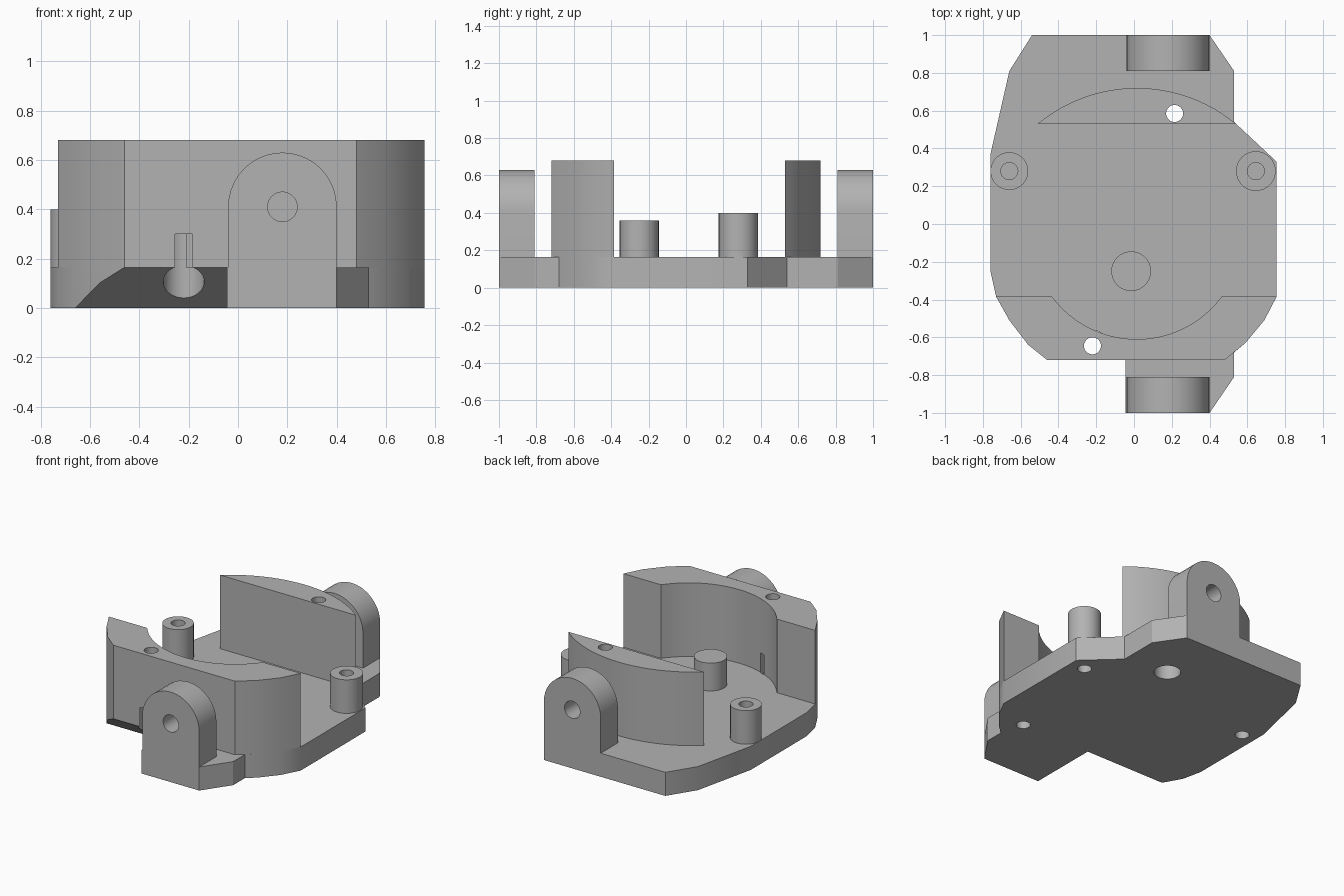
import bpy, bmesh, math
from mathutils import Matrix, Vector

cube = bpy.data.objects.get("Cube")
if cube:
    bpy.data.objects.remove(cube, do_unlink=True)

GREY = (0.45, 0.45, 0.45, 1)
mat = bpy.data.materials.new("plain grey")
mat.use_nodes = True
mat.diffuse_color = GREY
mat.node_tree.nodes["Principled BSDF"].inputs["Base Color"].default_value = GREY

FLOOR, TOP = 0.165, 0.68


def prism(name, outline, low, high, axis="z"):
    """Extrude a 2D outline along z, y (outline in x, z) or x (outline in y, z)."""
    place = {"z": lambda a, b, h: (a, b, h),
             "y": lambda a, b, h: (a, h, b),
             "x": lambda a, b, h: (h, a, b)}[axis]
    bm = bmesh.new()
    face = bm.faces.new([bm.verts.new(place(a, b, low)) for a, b in outline])
    moved = bmesh.ops.extrude_face_region(bm, geom=[face])["geom"]
    shift = Vector(place(0, 0, high - low))
    bmesh.ops.translate(bm, vec=shift,
                        verts=[g for g in moved if isinstance(g, bmesh.types.BMVert)])
    bmesh.ops.recalc_face_normals(bm, faces=bm.faces)
    mesh = bpy.data.meshes.new(name)
    bm.to_mesh(mesh)
    bm.free()
    mesh.materials.append(mat)
    obj = bpy.data.objects.new(name, mesh)
    bpy.context.collection.objects.link(obj)
    return obj


def arc(cx, cy, r, start, end, steps):
    angles = [math.radians(start + (end - start) * i / steps) for i in range(steps + 1)]
    return [(cx + r * math.cos(t), cy + r * math.sin(t)) for t in angles]


def rod(name, x, y, r, low, high, axis="z"):
    return prism(name, arc(x, y, r, 0, 360, 32)[:-1], low, high, axis)


def cut(obj, *cutters):
    bpy.context.view_layer.objects.active = obj
    for cutter in cutters:
        mod = obj.modifiers.new("cut", "BOOLEAN")
        mod.operation, mod.solver, mod.object = "DIFFERENCE", "EXACT", cutter
        bpy.ops.object.modifier_apply(modifier=mod.name)


# Curved front corners shared by the plate and the front block
right_corner = [(0.48, -0.72), (0.59, -0.63), (0.69, -0.51), (0.755, -0.385)]
left_corner = [(-0.73, -0.385), (-0.66, -0.51), (-0.56, -0.64), (-0.46, -0.72)]

# Base plate
base = prism("base_plate", [(-0.045, -1), (0.4, -1), (0.53, -0.81), (0.53, -0.68)]
             + right_corner[1:]
             + [(0.755, 0.33), (0.53, 0.54), (0.53, 0.81), (0.4, 1), (-0.54, 1),
                (-0.66, 0.81), (-0.76, 0.37), (-0.76, -0.25)]
             + left_corner + [(-0.045, -0.72)], 0, FLOOR)

# Front block with a scooped inner wall
scoop = math.degrees(math.asin(0.335 / 0.56))
front = prism("front_block", left_corner + right_corner
              + arc(0.015, -0.05, 0.56, -scoop, scoop - 180, 24), FLOOR, TOP)

# Back block, a segment of a disc
half = math.degrees(math.acos(0.63 / 0.82))
back = prism("back_block", arc(0.015, -0.1, 0.82, 90 - half, 90 + half, 24), FLOOR, TOP)

# Pivot lugs, front and back
lugs = []
for name, y in (("front_lug", -1), ("back_lug", 0.81)):
    lug = prism(name, [(-0.04, FLOOR), (0.4, FLOOR)]
                + arc(0.18, 0.41, 0.22, 0, 180, 20), y, y + 0.19, "y")
    lugs.append(lug)

# Screw bosses and locating peg
left_boss = rod("left_boss", 0.645, 0.28, 0.105, FLOOR, 0.4)
right_boss = rod("right_boss", -0.66, 0.28, 0.1, FLOOR, 0.4)
peg = rod("locating_peg", -0.015, -0.25, 0.105, FLOOR, 0.36)
parts = [base, front, back, left_boss, right_boss, peg] + lugs

# Cutters: underside bevel, screw holes, counterbores, blind holes, pivot bore
bevel = prism("bevel_cutter", [(-0.51, 0), (-0.72, FLOOR), (-1.1, FLOOR), (-1.1, -0.1),
                               (-0.383, -0.1)], -1, -0.045, "x")
front_hole = rod("front_hole_cutter", -0.22, -0.645, 0.045, -0.1, 1)
front_bore = rod("front_bore_cutter", -0.22, -0.645, 0.083, -0.1, 0.3)
back_hole = rod("back_hole_cutter", 0.215, 0.585, 0.045, -0.1, 1)
back_bore = rod("back_bore_cutter", 0.215, 0.585, 0.085, -0.1, 0.1)
blind = [rod("blind_cutter", x, y, 0.045, -0.1, 0.12)
         for x, y in ((0.645, 0.28), (-0.66, 0.28), (0.485, -0.515))]
left_screw = rod("left_screw_cutter", 0.645, 0.28, 0.045, 0.22, 0.5)
right_screw = rod("right_screw_cutter", -0.66, 0.28, 0.045, 0.22, 0.5)
pivot = rod("pivot_cutter", 0.18, 0.41, 0.06, -1.2, 1.2, "y")

cut(base, bevel, front_hole, front_bore, back_hole, back_bore, *blind)
cut(front, front_hole, front_bore)
cut(back, back_hole)
cut(left_boss, left_screw)
cut(right_boss, right_screw)
for lug in lugs:
    cut(lug, pivot)

for cutter in [bevel, front_hole, front_bore, back_hole, back_bore,
               left_screw, right_screw, pivot] + blind:
    bpy.data.objects.remove(cutter, do_unlink=True)

# Smooth the curved walls and keep the edges sharp
bpy.ops.object.select_all(action="DESELECT")
for part in parts:
    part.select_set(True)
bpy.context.view_layer.objects.active = base
bpy.ops.object.shade_smooth_by_angle(angle=math.radians(30))
